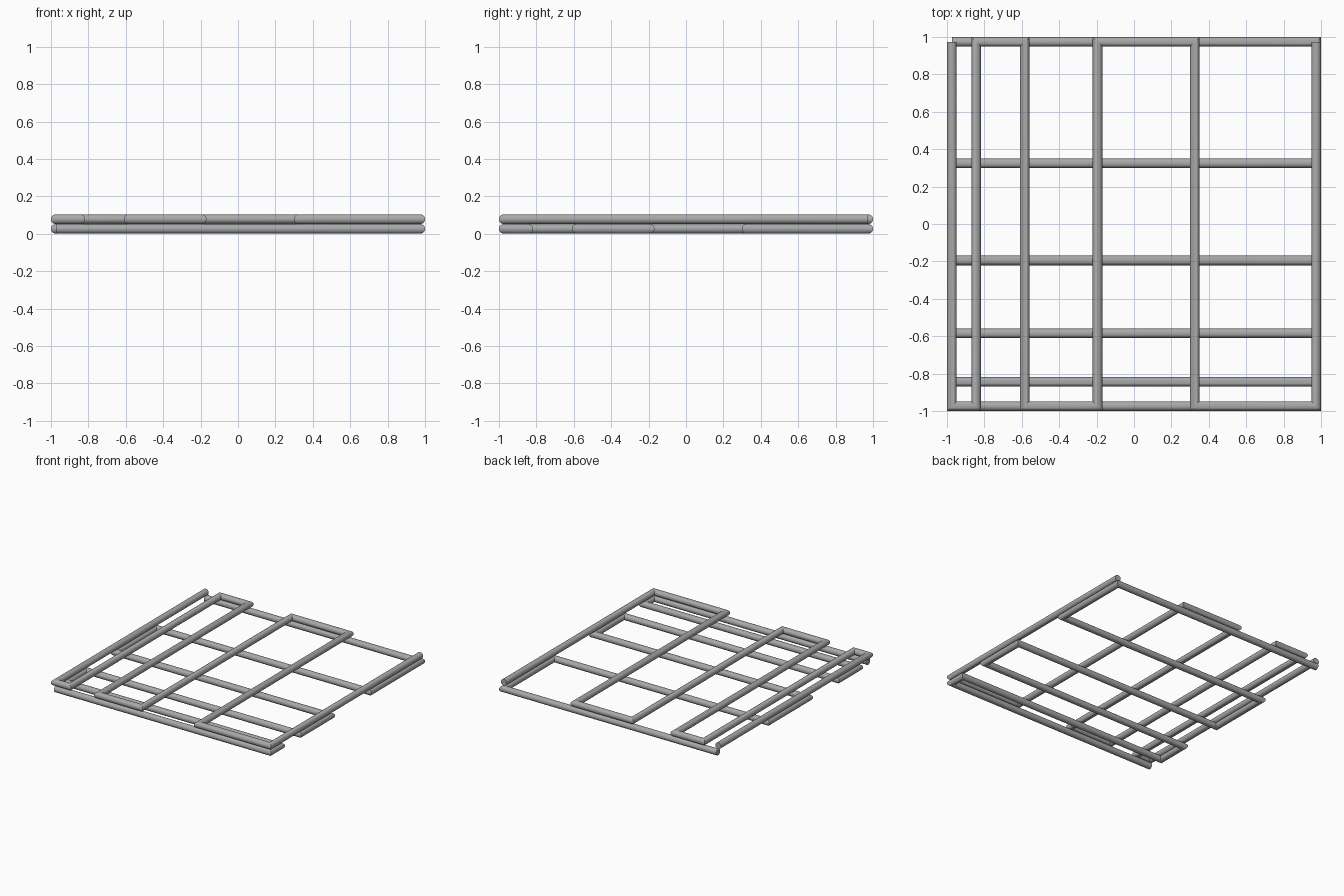
import bpy, bmesh, math
from mathutils import Vector

cube = bpy.data.objects.get("Cube")
if cube:
    bpy.data.objects.remove(cube)

STEP = 2 / 15.4        # narrowest gap between bars; each gap is one step wider
R = 0.2 * STEP         # rod radius
EDGE = 1 - R
SIDES = 32

steel = bpy.data.materials.new("steel_grey")
steel.use_nodes = True
colour = (0.4, 0.4, 0.4, 1)
steel.diffuse_color = colour
steel.node_tree.nodes["Principled BSDF"].inputs["Base Color"].default_value = colour


def serpentine():
    """Centre line that zigzags front to back with widening gaps."""
    points, x, end = [], -EDGE, EDGE
    for gap in range(1, 7):
        points += [Vector((x, end, 0)), Vector((x, -end, 0))]
        x += gap * STEP
        end = -end
    return points


def bent_rod(name, path, z, turn):
    """Round rod along a flat path with mitred corners and flat ends."""
    bm = bmesh.new()
    up = Vector((0, 0, 1))
    rings = []
    for i, p in enumerate(path):
        before = (p - path[i - 1]).normalized() if i else None
        after = (path[i + 1] - p).normalized() if i < len(path) - 1 else None
        before, after = before or after, after or before
        n1, n2 = up.cross(before), up.cross(after)
        side = (n1 + n2) / (1 + n1.dot(n2))
        ring = []
        for k in range(SIDES):
            a = math.tau * k / SIDES
            ring.append(bm.verts.new(p + R * (side * math.cos(a) + up * math.sin(a))))
        rings.append(ring)
    for r1, r2 in zip(rings, rings[1:]):
        for k in range(SIDES):
            j = (k + 1) % SIDES
            bm.faces.new((r1[k], r1[j], r2[j], r2[k]))
    bm.faces.new(rings[0])
    bm.faces.new(rings[-1])
    bmesh.ops.recalc_face_normals(bm, faces=bm.faces)
    mesh = bpy.data.meshes.new(name)
    bm.to_mesh(mesh)
    bm.free()
    mesh.materials.append(steel)
    rod = bpy.data.objects.new(name, mesh)
    bpy.context.collection.objects.link(rod)
    rod.location.z = z
    rod.rotation_euler.z = turn
    bpy.ops.object.select_all(action="DESELECT")
    rod.select_set(True)
    bpy.context.view_layer.objects.active = rod
    bpy.ops.object.shade_smooth_by_angle(angle=math.radians(30))


# Two identical zigzag rods, one laid across the other
bent_rod("lower_zigzag_rod", serpentine(), R, math.pi / 2)
bent_rod("upper_zigzag_rod", serpentine(), 3 * R, 0)
